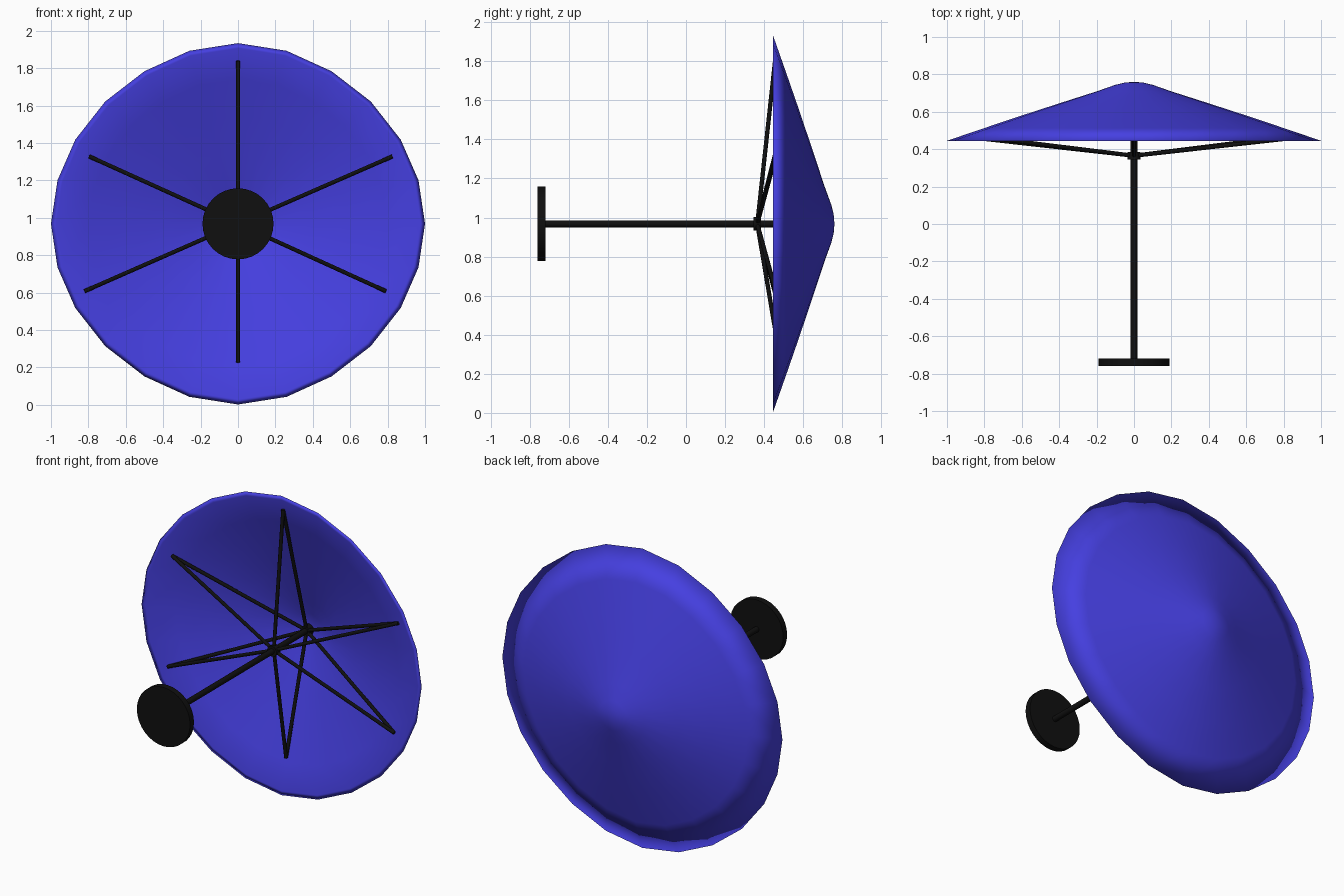
import bpy, bmesh, math
from mathutils import Vector

if "Cube" in bpy.data.objects:
    bpy.data.objects.remove(bpy.data.objects["Cube"])

CZ = 0.968  # height of the shaft axis


def material(name, rgb):
    m = bpy.data.materials.new(name)
    m.diffuse_color = (*rgb, 1)
    m.use_nodes = True
    m.node_tree.nodes["Principled BSDF"].inputs["Base Color"].default_value = m.diffuse_color
    return m


BLUE = material("blue_fabric", (0.06, 0.05, 0.75))
BLACK = material("black_metal", (0.005, 0.005, 0.005))


def finish(ob, mat, angle=40):
    ob.data.materials.append(mat)
    bpy.ops.object.select_all(action='DESELECT')
    ob.select_set(True)
    bpy.context.view_layer.objects.active = ob
    bpy.ops.object.shade_smooth_by_angle(angle=math.radians(angle))


def rod(name, a, b, r, sides=12):
    a, b = Vector(a), Vector(b)
    d = b - a
    bpy.ops.mesh.primitive_cylinder_add(vertices=sides, radius=r, depth=d.length, location=(a + b) / 2)
    ob = bpy.context.object
    ob.name = name
    ob.rotation_euler = d.to_track_quat('Z', 'Y').to_euler()
    finish(ob, BLACK)


# canopy outline: a quarter of the slightly flattened 24-sided rim
quarter = [(0, .966), (.26, .925), (.5, .816), (.71, .654), (.87, .45), (.965, .233), (1, 0)]
half = quarter + [(x, -z) for x, z in quarter[-2::-1]]
rim = half + [(-x, z) for x, z in half[-2:0:-1]]

# thin shell profile (radius factor, y): outside rim to tip, then inside
outer = [(1, .445), (.8, .513), (.6, .58), (.4, .645), (.2, .709), (.1, .744), (.05, .756)]
inner = [(.972, .445), (.8, .502), (.6, .569), (.4, .634), (.2, .698), (.1, .732), (.05, .744)]

bm = bmesh.new()


def skin(profile, tip):
    rings = [[bm.verts.new((x * f, y, CZ + z * f)) for x, z in rim] for f, y in profile]
    for lo, hi in zip(rings, rings[1:]):
        for i in range(len(rim)):
            j = (i + 1) % len(rim)
            bm.faces.new((lo[i], lo[j], hi[j], hi[i]))
    top = bm.verts.new((0, tip, CZ))
    for i in range(len(rim)):
        bm.faces.new((rings[-1][i], rings[-1][(i + 1) % len(rim)], top))
    return rings[0]


edge_out, edge_in = skin(outer, .76), skin(inner, .748)
for i in range(len(rim)):
    j = (i + 1) % len(rim)
    bm.faces.new((edge_out[i], edge_out[j], edge_in[j], edge_in[i]))
bmesh.ops.recalc_face_normals(bm, faces=bm.faces)
mesh = bpy.data.meshes.new("canopy")
bm.to_mesh(mesh)
bm.free()
canopy = bpy.data.objects.new("canopy", mesh)
bpy.context.collection.objects.link(canopy)
finish(canopy, BLUE, 180)

# shaft, end disc and the two hubs
rod("shaft", (0, -.74, CZ), (0, .74, CZ), .018, 16)
rod("end_disc", (0, -.76, CZ), (0, -.72, CZ), .19, 32)
rod("runner_hub", (0, .345, CZ), (0, .385, CZ), .034, 16)
rod("crown_hub", (0, .685, CZ), (0, .725, CZ), .034, 16)

# stretchers from the runner and ribs from the crown meet at each tip
tips = [(0, .46, .87), (.825, .457, .36), (.79, .464, -.36),
        (0, .49, -.74), (-.82, .457, -.36), (-.795, .463, .36)]
for n, (x, y, z) in enumerate(tips, 1):
    tip = (x, y, CZ + z)
    rod(f"stretcher_{n}", (0, .365, CZ), tip, .011)
    rod(f"rib_{n}", (0, .70, CZ), tip, .011)
